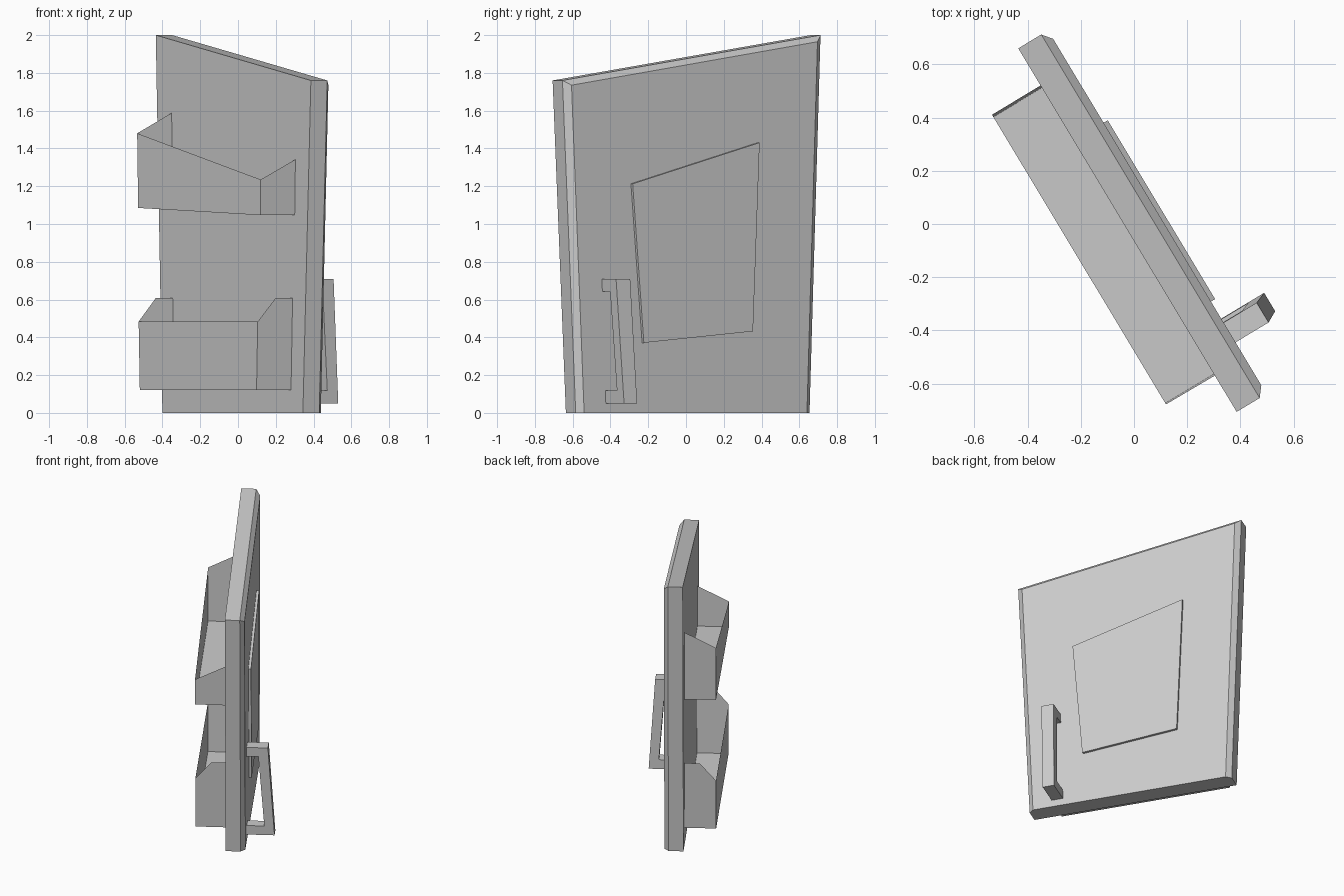
import bpy, bmesh, math

if "Cube" in bpy.data.objects:
    bpy.data.objects.remove(bpy.data.objects["Cube"])

# Local frame: x runs along the door, y is depth (+ is the outside), z is up
TURN = math.radians(-59)


def finish(name, bm):
    bmesh.ops.recalc_face_normals(bm, faces=bm.faces)
    mesh = bpy.data.meshes.new(name)
    bm.to_mesh(mesh)
    bm.free()
    obj = bpy.data.objects.new(name, mesh)
    obj.rotation_euler.z = TURN
    bpy.context.collection.objects.link(obj)
    return obj


def loft(name, rings):
    """Closed solid through rings of equal point count."""
    bm = bmesh.new()
    loops = [[bm.verts.new(p) for p in ring] for ring in rings]
    for a, b in zip(loops, loops[1:]):
        for i in range(len(a)):
            j = (i + 1) % len(a)
            bm.faces.new((a[i], a[j], b[j], b[i]))
    bm.faces.new(loops[0])
    bm.faces.new(loops[-1])
    return finish(name, bm)


def at_depth(outline, y):
    return [(x, y, z) for x, z in outline]


def pocket(name, left, right):
    """Thin open-topped tray: two end walls, front wall and floor.
    Each end runs back-bottom, front-bottom, front-top, ..., back-top."""
    bm = bmesh.new()
    a = [bm.verts.new(p) for p in left]
    b = [bm.verts.new(p) for p in right]
    bm.faces.new(a)
    bm.faces.new(b)
    for i in (0, 1):
        bm.faces.new((a[i], a[i + 1], b[i + 1], b[i]))
    return finish(name, bm)


# Door slab, chamfered on the outside along the top and sides
outer = [(-0.722, 0), (0.722, 0), (0.804, 1.76), (-0.79, 2.0)]
inner = [(-0.688, 0), (0.688, 0), (0.766, 1.735), (-0.753, 1.965)]
BACK, FRONT = -0.033, 0.098
loft("door_slab", [at_depth(outer, BACK), at_depth(outer, 0.068), at_depth(inner, FRONT)])

# Raised panel on the outside
plate = [(-0.344, 0.432), (0.33, 0.371), (0.399, 1.213), (-0.385, 1.431)]
loft("raised_panel", [at_depth(plate, FRONT), at_depth(plate, 0.116)])

# Slanted pull handle: C-shaped profile in depth and height
grip = [(FRONT, 0.71), (0.243, 0.71), (0.286, 0.05), (FRONT, 0.05),
        (FRONT, 0.118), (0.217, 0.118), (0.178, 0.643), (FRONT, 0.643)]
loft("door_handle", [[(x0 - slope * (0.71 - z), y, z) for y, z in grip]
                     for x0, slope in ((0.491, 0.026), (0.578, 0.036))])

# Shelf trays on the inside
LIP = -0.246
pocket("upper_tray",
       [(-0.617, BACK, 1.085), (-0.617, LIP, 1.085), (-0.627, LIP, 1.48), (-0.627, BACK, 1.588)],
       [(0.638, BACK, 1.047), (0.638, LIP, 1.047), (0.643, LIP, 1.235), (0.645, BACK, 1.342)])
side = [(0.60, BACK, 0.12), (0.60, LIP, 0.12), (0.612, LIP, 0.483),
        (0.616, -0.137, 0.609), (0.616, BACK, 0.609)]
pocket("lower_tray", [(-x, y, z) for x, y, z in side], side)
